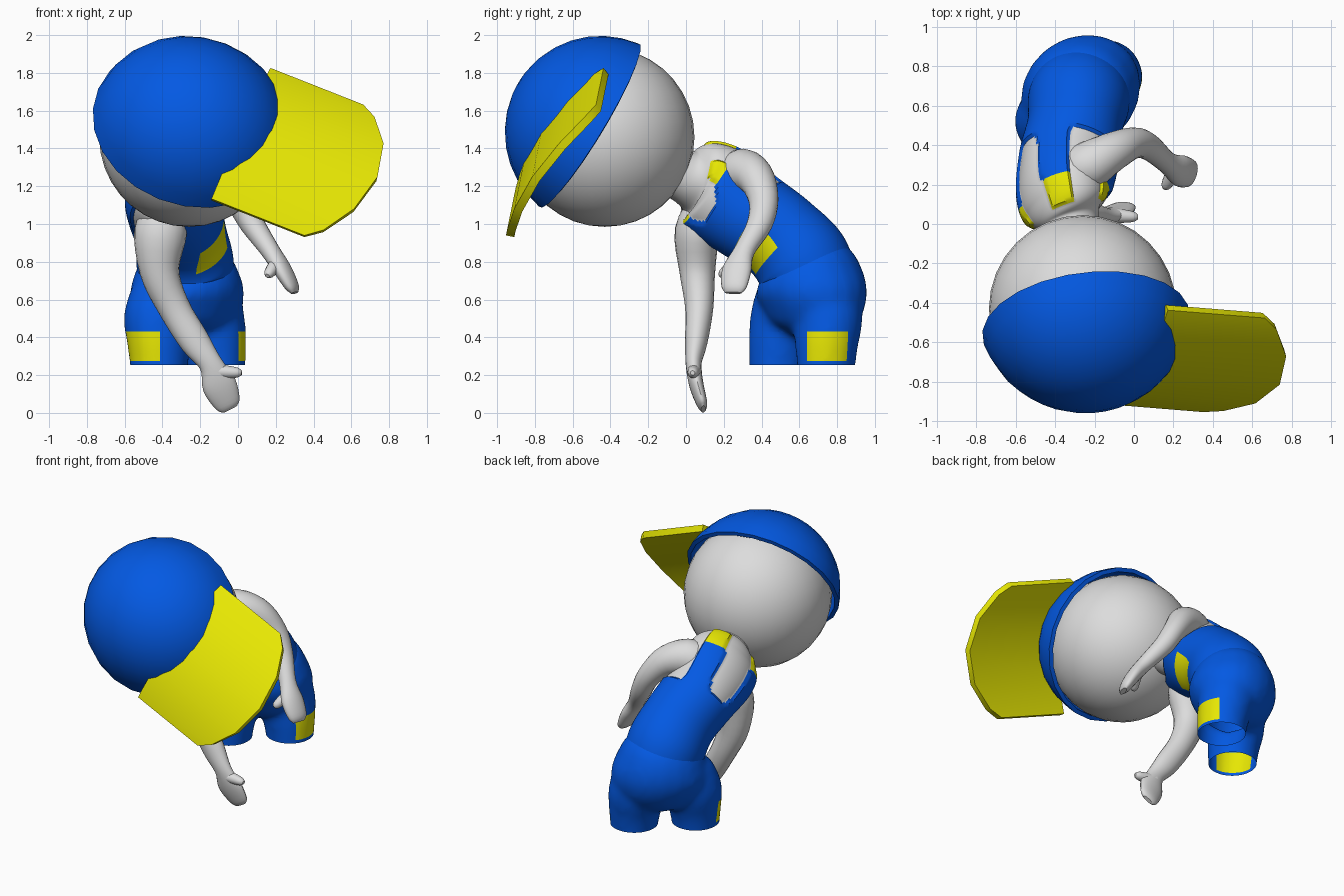
import bpy, bmesh, math
from mathutils import Vector, Matrix

if "Cube" in bpy.data.objects:
    bpy.data.objects.remove(bpy.data.objects["Cube"])


def material(name, rgb):
    m = bpy.data.materials.new(name)
    m.diffuse_color = (*rgb, 1)
    m.use_nodes = True
    m.node_tree.nodes["Principled BSDF"].inputs["Base Color"].default_value = m.diffuse_color
    return m


GREY = material("pale grey", (0.72, 0.72, 0.72))
BLUE = material("blue", (0.001, 0.1, 0.77))
YELLOW = material("yellow", (0.8, 0.8, 0.001))


def finish(name, bm, mats, angle=40, thick=0):
    bmesh.ops.recalc_face_normals(bm, faces=bm.faces)
    me = bpy.data.meshes.new(name)
    bm.to_mesh(me)
    bm.free()
    ob = bpy.data.objects.new(name, me)
    bpy.context.collection.objects.link(ob)
    for m in mats:
        me.materials.append(m)
    bpy.ops.object.select_all(action='DESELECT')
    ob.select_set(True)
    bpy.context.view_layer.objects.active = ob
    if thick:
        mod = ob.modifiers.new("thickness", 'SOLIDIFY')
        mod.thickness, mod.offset = thick, 0
        bpy.ops.object.modifier_apply(modifier=mod.name)
    bpy.ops.object.shade_smooth_by_angle(angle=math.radians(angle))
    return ob


def catmull(st, s):
    """Smooth position along a list of stations."""
    n = len(st) - 1
    i = min(int(s), n - 1)
    t = s - i
    a, b, c, d = (st[max(0, min(n, k))] for k in (i - 1, i, i + 1, i + 2))
    return [0.5 * (2 * q + (r - p) * t + (2 * p - 5 * q + 4 * r - w) * t * t
                   + (3 * q - p - 3 * r + w) * t ** 3) for p, q, r, w in zip(a, b, c, d)]


def loft(name, stations, side, mats=(GREY,), sides=20, sub=4, rule=None):
    """Closed tube of elliptical rings; a station is x, y, z, half width, half depth."""
    bm = bmesh.new()
    n = len(stations) - 1
    rings = []
    for k in range(n * sub + 1):
        s = k / sub
        x, y, z, w, d = catmull(stations, s)
        p = Vector(catmull(stations, max(0, s - 0.1))[:3])
        q = Vector(catmull(stations, min(n, s + 0.1))[:3])
        t = (q - p).normalized()
        lat = Vector(side(s) if callable(side) else side)
        lat = (lat - t * lat.dot(t)).normalized()
        fwd = lat.cross(t)
        ring = []
        for j in range(sides):
            a = 2 * math.pi * j / sides
            ring.append(bm.verts.new(Vector((x, y, z)) + lat * w * math.cos(a) + fwd * d * math.sin(a)))
        rings.append(ring)
    for k in range(n * sub):
        for j in range(sides):
            i = (j + 1) % sides
            f = bm.faces.new((rings[k][j], rings[k][i], rings[k + 1][i], rings[k + 1][j]))
            if rule:
                f.material_index = rule((k + 0.5) / sub, 2 * math.pi * (j + 0.5) / sides)
    if rule:                                       # cloth stands off the skin
        for k, ring in enumerate(rings):
            mid = Vector(catmull(stations, k / sub)[:3])
            for v in ring:
                if all(f.material_index for f in v.link_faces):
                    v.co += (v.co - mid).normalized() * 0.014
    bm.faces.new(rings[0][::-1])
    bm.faces.new(rings[-1])
    return finish(name, bm, mats)


# Head
HEAD = Vector((-0.26, -0.43, 1.46))
bm = bmesh.new()
bmesh.ops.create_uvsphere(bm, u_segments=32, v_segments=18, radius=0.475,
                          matrix=Matrix.Translation(HEAD))
finish("head", bm, [GREY])

# Head axes: forward, left and up of the tilted cap
fwd = Vector((0.925, -0.075, -0.365)).normalized()
left = Vector((0.35, 0.53, 0.77))
left = (left - fwd * left.dot(fwd)).normalized()
up = fwd.cross(left)

# Cap dome: lathe of an arc from the pole down to the rim, longer to the front
CAP = Vector((-0.28, -0.455, 1.5)) + fwd * 0.03
bm = bmesh.new()
N, M, R = 24, 8, 0.488
rings = []
for k in range(1, M + 1):
    a = k / M * math.radians(83)
    r = R * math.sin(a) * (1 + 0.015 * (k / M) ** 4)
    rings.append([bm.verts.new(CAP + up * R * math.cos(a) + fwd * 1.06 * r * math.cos(b) + left * r * math.sin(b))
                  for b in (2 * math.pi * j / N for j in range(N))])
pole = bm.verts.new(CAP + up * R)
for j in range(N):
    i = (j + 1) % N
    bm.faces.new((pole, rings[0][j], rings[0][i]))
    for k in range(M - 1):
        bm.faces.new((rings[k][j], rings[k + 1][j], rings[k + 1][i], rings[k][i]))
finish("cap_dome", bm, [BLUE], thick=0.028)

# Cap brim: arched plate with a rounded front edge
BRIM = Vector((-0.015, -0.655, 1.48))
bm = bmesh.new()
rows = []
for k in range(7):
    q = -math.cos(math.pi * k / 6)
    base = BRIM + left * 0.44 * q + up * 0.095 * (1 - q * q)
    tip = 0.56 + 0.235 * max(0, 1 - q * q) ** 0.75
    rows.append([bm.verts.new(base + fwd * e) for e in (0.03, tip)])
for a, b in zip(rows, rows[1:]):
    bm.faces.new((a[0], a[1], b[1], b[0]))
finish("cap_brim", bm, [YELLOW], thick=0.045)

# Torso: bent and twisted chest with the neck
HIP_SIDE, CHEST_SIDE = Vector((0.78, 0.63, 0)), Vector((0.48, 0.48, 0.73))


def torso_side(s):
    return HIP_SIDE.lerp(CHEST_SIDE, max(0, min(1, (s - 2.3) / 2.7)))


def torso_colour(s, a):
    cl, cf = abs(math.cos(a)), math.sin(a)
    if 3.7 < s < 4.75 and cf > 0 and cl < 0.5:
        return 2                                   # belly patch
    if s > 7.35:
        return 0                                   # neck
    if cl > 0.9 and s > 4.8:
        return 0                                   # arm holes
    if s > (5.7 + 1.5 * (cl / 0.55) ** 4 if cf > 0 else 5.0 + 2.2 * (cl / 0.43) ** 10):
        return 0                                   # neckline, front and back
    return 2 if s > 6.5 else 1                     # straps, cloth


torso = [(-0.27, 0.65, 0.50, 0.08, 0.08), (-0.27, 0.655, 0.55, 0.18, 0.16),
         (-0.27, 0.66, 0.63, 0.23, 0.22), (-0.28, 0.62, 0.79, 0.243, 0.243),
         (-0.30, 0.50, 0.93, 0.23, 0.225), (-0.33, 0.33, 1.05, 0.235, 0.24),
         (-0.355, 0.17, 1.165, 0.26, 0.22), (-0.345, 0.08, 1.225, 0.235, 0.185),
         (-0.32, 0.00, 1.25, 0.145, 0.145), (-0.28, -0.14, 1.31, 0.13, 0.13)]
loft("torso", torso, torso_side, (GREY, BLUE, YELLOW), sides=96, sub=14, rule=torso_colour)

# Trousers: pelvis and two legs fused into one smooth skin
LEGS = (((-0.418, 0.49), (-0.42, 0.525), 227, 45), ((-0.115, 0.742), (-0.15, 0.752), 2, 43))
parts = [loft("trousers", [(-0.27, 0.64, 0.40, 0.10, 0.10), (-0.27, 0.65, 0.46, 0.24, 0.20),
                           (-0.27, 0.665, 0.60, 0.32, 0.275), (-0.275, 0.655, 0.72, 0.29, 0.275),
                           (-0.28, 0.63, 0.82, 0.235, 0.22), (-0.28, 0.61, 0.86, 0.12, 0.12)], HIP_SIDE)]
for (x, y), (x2, y2), _, _ in LEGS:
    parts.append(loft("leg", [(x, y, 0.18, 0.153, 0.156), (x, y, 0.26, 0.155, 0.158),
                              (x * 0.7 + x2 * 0.3, y * 0.7 + y2 * 0.3, 0.38, 0.172, 0.170),
                              (x2, y2, 0.51, 0.185, 0.185),
                              (x2 * 0.8 - 0.054, y2 * 0.8 + 0.13, 0.65, 0.16, 0.18)], HIP_SIDE))
for ob in parts:
    ob.select_set(True)
trousers = parts[0]
bpy.context.view_layer.objects.active = trousers
bpy.ops.object.join()
mod = trousers.modifiers.new("fuse", 'REMESH')
mod.mode, mod.voxel_size = 'VOXEL', 0.02
bpy.ops.object.modifier_apply(modifier=mod.name)
mod = trousers.modifiers.new("relax", 'SMOOTH')
mod.factor, mod.iterations = 0.5, 16
bpy.ops.object.modifier_apply(modifier=mod.name)
trousers.data.materials.clear()
for m in (BLUE, YELLOW):
    trousers.data.materials.append(m)

# Open hems, and a patch cut into the outside of each leg
bm = bmesh.new()
bm.from_mesh(trousers.data)


def cut(co, no, clear=False):
    bmesh.ops.bisect_plane(bm, geom=bm.verts[:] + bm.edges[:] + bm.faces[:], plane_co=co,
                           plane_no=no, clear_inner=clear)


cut((0, 0, 0.253), (0, 0, 1), True)
cut((0, 0, 0.275), (0, 0, 1))
cut((0, 0, 0.43), (0, 0, 1))
for f in bm.faces:
    f.material_index = 0
for (x, y), _, deg, half in LEGS:
    for turn in (-half, half):
        a = math.radians(deg + turn)
        cut((x, y, 0), (-math.sin(a), math.cos(a), 0))
    d = Vector((math.cos(math.radians(deg)), math.sin(math.radians(deg))))
    for f in bm.faces:
        c = f.calc_center_median()
        v = Vector((c.x - x, c.y - y))
        if 0.275 < c.z < 0.43 and v.length < 0.22 and v.normalized().dot(d) > math.cos(math.radians(half)):
            f.material_index = 1
bm.to_mesh(trousers.data)
bm.free()
bpy.ops.object.shade_smooth_by_angle(angle=math.radians(50))

# Arms with mitten hands, and thumbs
loft("right_arm", [(-0.38, 0.12, 1.10, 0.10, 0.10), (-0.41, 0.06, 0.96, 0.14, 0.12),
                   (-0.415, 0.06, 0.75, 0.105, 0.095), (-0.34, 0.07, 0.56, 0.085, 0.075),
                   (-0.23, 0.055, 0.38, 0.08, 0.06), (-0.145, 0.04, 0.26, 0.062, 0.042),
                   (-0.10, 0.055, 0.15, 0.09, 0.038), (-0.055, 0.085, 0.05, 0.07, 0.028),
                   (-0.04, 0.092, 0.02, 0.04, 0.012)], (1, 0, 0.4))
loft("left_arm", [(-0.34, 0.24, 1.16, 0.10, 0.10), (-0.25, 0.285, 1.27, 0.125, 0.125),
                  (-0.11, 0.365, 1.25, 0.10, 0.10), (0.0, 0.41, 1.13, 0.08, 0.075),
                  (0.075, 0.39, 1.0, 0.068, 0.065), (0.17, 0.31, 0.86, 0.056, 0.05),
                  (0.235, 0.27, 0.76, 0.08, 0.045), (0.285, 0.255, 0.67, 0.07, 0.034),
                  (0.30, 0.25, 0.635, 0.045, 0.015)], (0.3, 1, 0))
for name, a, b in (("right_thumb", (-0.13, 0.045, 0.22), (0.02, 0.035, 0.212)),
                   ("left_thumb", (0.21, 0.28, 0.80), (0.155, 0.18, 0.725))):
    a, b = Vector(a), Vector(b)
    loft(name, [(*a.lerp(b, t), r, r) for t, r in ((0, 0.04), (0.5, 0.034), (0.85, 0.026), (1, 0.012))],
         (0, 0, 1), sides=12)
